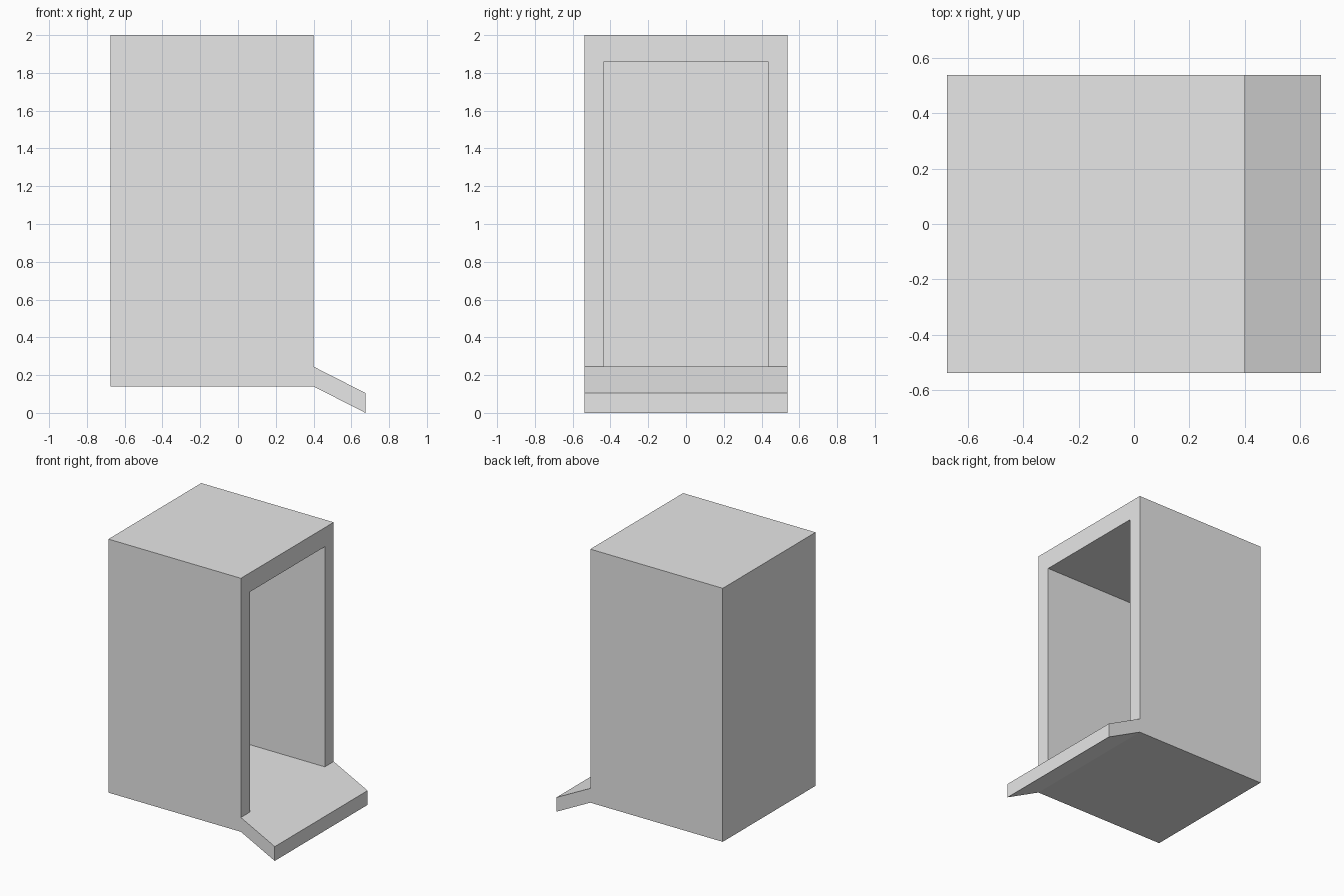
import bpy
import bmesh

if "Cube" in bpy.data.objects:
    bpy.data.objects.remove(bpy.data.objects["Cube"], do_unlink=True)

# Overall sizes
BACK, FRONT, TIP = -0.675, 0.40, 0.675
HALF_WIDTH, WALL = 0.538, 0.103
UNDERSIDE, FLOOR, TOP = 0.14, 0.245, 2.0
LIP = 0.105
CEILING = 1.86

grey = bpy.data.materials.new("light grey")
grey.use_nodes = True
grey.diffuse_color = (0.8, 0.8, 0.8, 1)
grey.node_tree.nodes["Principled BSDF"].inputs["Base Color"].default_value = (0.8, 0.8, 0.8, 1)


def extrude_profile(name, profile, half_width):
    """Extrude an x-z outline along y, centred on y = 0."""
    bm = bmesh.new()
    face = bm.faces.new([bm.verts.new((x, -half_width, z)) for x, z in profile])
    result = bmesh.ops.extrude_face_region(bm, geom=[face])
    for v in result["geom"]:
        if isinstance(v, bmesh.types.BMVert):
            v.co.y = half_width
    bmesh.ops.recalc_face_normals(bm, faces=bm.faces)
    mesh = bpy.data.meshes.new(name)
    bm.to_mesh(mesh)
    bm.free()
    mesh.materials.append(grey)
    obj = bpy.data.objects.new(name, mesh)
    bpy.context.collection.objects.link(obj)
    return obj


# Upright box with a sloping ramp continuing its floor
housing = extrude_profile("housing_with_ramp", [
    (BACK, UNDERSIDE), (FRONT, UNDERSIDE), (TIP, 0), (TIP, LIP),
    (FRONT, FLOOR), (FRONT, TOP), (BACK, TOP)], HALF_WIDTH)

# Hollow interior, open on the ramp side
cutter = extrude_profile("interior_cutter", [
    (BACK + WALL, FLOOR), (TIP, FLOOR), (TIP, CEILING), (BACK + WALL, CEILING)],
    HALF_WIDTH - WALL)
cutter.hide_render = True

hollow = housing.modifiers.new("hollow", 'BOOLEAN')
hollow.operation = 'DIFFERENCE'
hollow.solver = 'EXACT'
hollow.object = cutter

# Bake the cut and discard the cutter
bpy.context.view_layer.objects.active = housing
housing.select_set(True)
bpy.ops.object.modifier_apply(modifier=hollow.name)
bpy.data.objects.remove(cutter, do_unlink=True)
